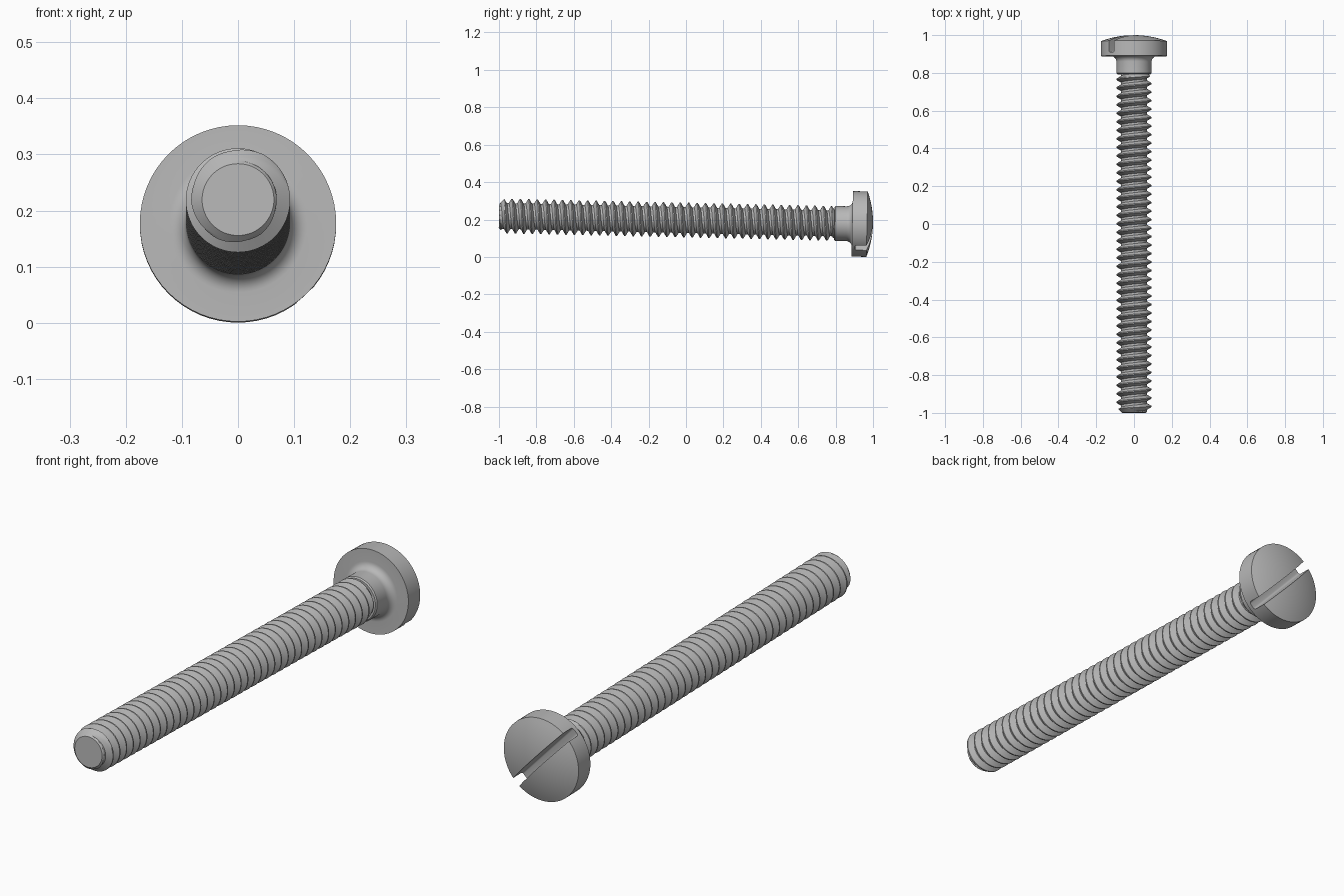
import bpy, bmesh, math
from mathutils import Matrix

cube = bpy.data.objects.get("Cube")
if cube:
    bpy.data.objects.remove(cube, do_unlink=True)

steel = bpy.data.materials.new("grey steel")
steel.use_nodes = True
colour = (0.48, 0.48, 0.48, 1)
steel.diffuse_color = colour
steel.node_tree.nodes["Principled BSDF"].inputs["Base Color"].default_value = colour

SIDES = 64
PITCH = 0.045
CREST, ROOT = 0.093, 0.069
TIP, TOP = -1.0, 0.80
# The screw lies along y, with its tip slightly raised
PLACE = Matrix.Translation((0, 0, 0.197)) @ Matrix.Rotation(-0.0225, 4, 'X')


def make_object(name, bm):
    bmesh.ops.remove_doubles(bm, verts=bm.verts, dist=0.00002)
    bmesh.ops.recalc_face_normals(bm, faces=bm.faces)
    mesh = bpy.data.meshes.new(name)
    bm.to_mesh(mesh)
    bm.free()
    mesh.materials.append(steel)
    obj = bpy.data.objects.new(name, mesh)
    bpy.context.collection.objects.link(obj)
    obj.matrix_world = PLACE
    return obj


def activate(obj):
    bpy.ops.object.select_all(action='DESELECT')
    obj.select_set(True)
    bpy.context.view_layer.objects.active = obj


def smooth(obj):
    activate(obj)
    bpy.ops.object.shade_smooth_by_angle(angle=math.radians(30))


def lathe(name, profile):
    """Revolve (radius, y) points around the y axis."""
    bm = bmesh.new()
    verts = [bm.verts.new((r, y, 0)) for r, y in profile]
    edges = [bm.edges.new(pair) for pair in zip(verts, verts[1:])]
    bmesh.ops.spin(bm, geom=verts + edges, cent=(0, 0, 0), axis=(0, 1, 0),
                   angle=math.tau, steps=SIDES, use_merge=True)
    return make_object(name, bm)


# Threaded shank: rows follow the helix, clipped by a chamfer at both ends
def thread_point(row, col, steps):
    y = TIP - PITCH + PITCH * (row / steps + col / SIDES)
    y = min(max(y, TIP), TOP)
    phase = (row % steps) / steps
    ridge = min(max((abs(phase - 0.5) - 0.0625) / 0.3125, 0), 1)
    r = CREST + (ROOT - CREST) * ridge
    r = min(r, 0.064 + (y - TIP), ROOT + (TOP - y))
    a = math.tau * col / SIDES
    return r * math.sin(a), y, r * math.cos(a)


steps = 16
rows = (math.ceil((TOP - TIP) / PITCH) + 3) * steps
bm = bmesh.new()
grid = [[bm.verts.new(thread_point(i, j, steps)) for j in range(SIDES)]
        for i in range(rows)]


def grid_vert(i, j):
    return grid[i][j] if j < SIDES else grid[i + steps][0]


for i in range(rows - steps - 1):
    for j in range(SIDES):
        bm.faces.new((grid_vert(i, j), grid_vert(i, j + 1),
                      grid_vert(i + 1, j + 1), grid_vert(i + 1, j)))
bmesh.ops.remove_doubles(bm, verts=bm.verts, dist=0.00002)
loose = [v for v in bm.verts if not v.link_faces]
bmesh.ops.delete(bm, geom=loose, context='VERTS')
bmesh.ops.holes_fill(bm, edges=[e for e in bm.edges if e.is_boundary], sides=0)
smooth(make_object("threaded_shank", bm))

# Head with plain neck, fillet and domed top
HEAD_R, UNDER, RIM, APEX = 0.175, 0.889, 0.968, 1.0
FILLET = 0.03
profile = [(0, 0.793), (0.088, 0.793), (CREST, 0.798)]
for k in range(9):
    a = math.pi / 2 * k / 8
    profile.append((CREST + FILLET * (1 - math.cos(a)),
                    UNDER - FILLET * (1 - math.sin(a))))
profile.append((HEAD_R, UNDER))
rise = APEX - RIM
dome_r = (HEAD_R ** 2 + rise ** 2) / (2 * rise)
for k in range(11):
    r = HEAD_R * (1 - k / 10)
    profile.append((r, APEX - dome_r + math.sqrt(dome_r ** 2 - r ** 2)))
head = lathe("slotted_head", profile)

# Diagonal driver slot with softened floor corners
bm = bmesh.new()
bmesh.ops.create_cube(bm, size=1)
bmesh.ops.scale(bm, vec=(0.5, 0.2, 0.038), verts=bm.verts)
floor_edges = [e for e in bm.edges
               if all(v.co.y < 0 for v in e.verts)
               and abs(e.verts[0].co.x - e.verts[1].co.x) > 0.1]
bmesh.ops.bevel(bm, geom=floor_edges, offset=0.009, segments=4,
                profile=0.5, affect='EDGES')
bmesh.ops.transform(bm, verts=bm.verts, matrix=Matrix.Translation((0, 1.007, 0))
                    @ Matrix.Rotation(math.radians(47), 4, 'Y'))
cutter = make_object("slot_cutter", bm)
cutter.hide_render = True

cut = head.modifiers.new("slot", 'BOOLEAN')
cut.operation = 'DIFFERENCE'
cut.solver = 'EXACT'
cut.object = cutter
bpy.context.view_layer.update()
activate(head)
bpy.ops.object.modifier_apply(modifier=cut.name)
bpy.data.objects.remove(cutter, do_unlink=True)
smooth(head)
